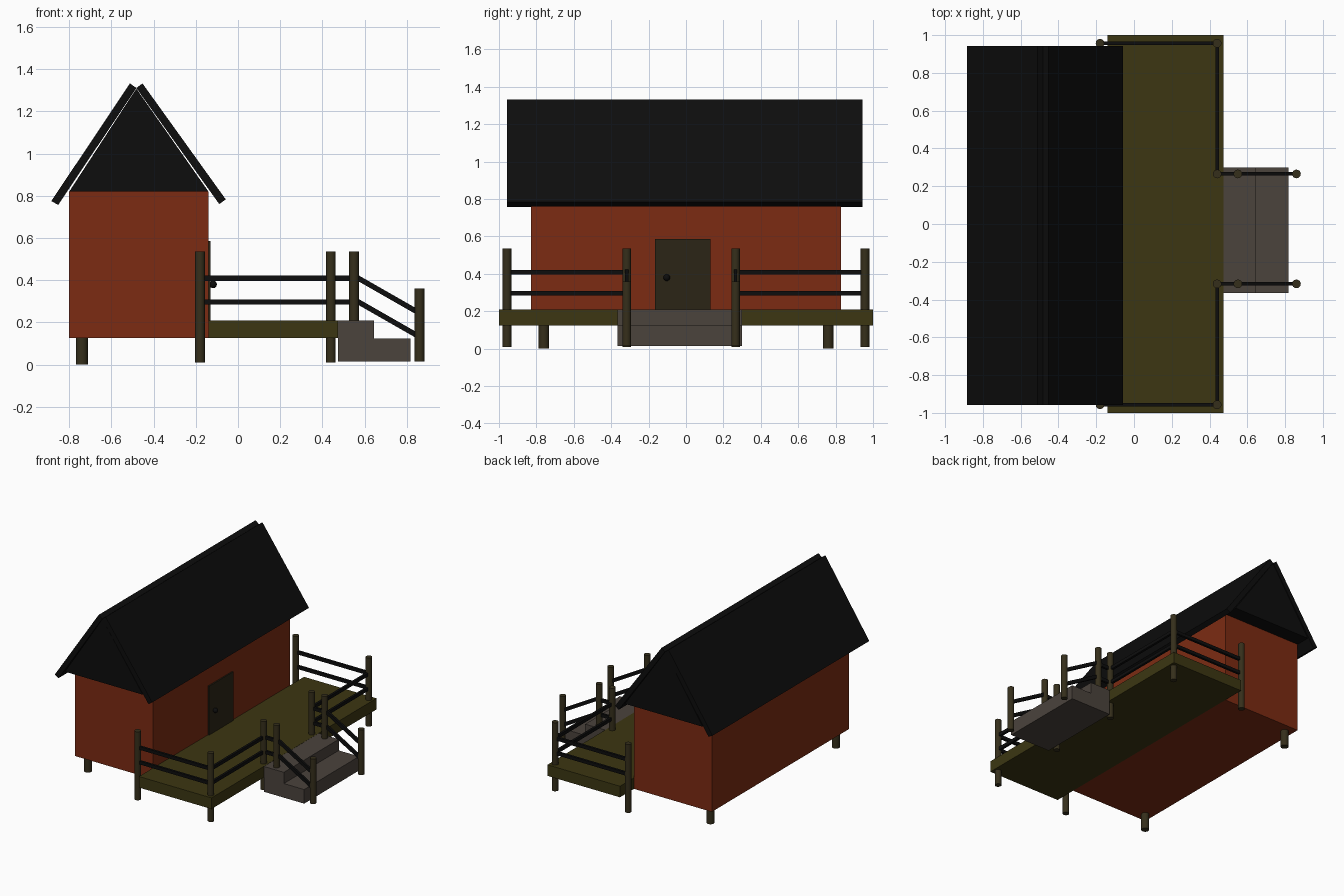
import bpy, bmesh
from mathutils import Vector

if "Cube" in bpy.data.objects:
    bpy.data.objects.remove(bpy.data.objects["Cube"])


def material(name, r, g, b):
    m = bpy.data.materials.new(name)
    m.diffuse_color = (r, g, b, 1)
    m.use_nodes = True
    m.node_tree.nodes["Principled BSDF"].inputs["Base Color"].default_value = m.diffuse_color
    return m


RED = material("red_wall", 0.20, 0.024, 0.006)
BLACK = material("black_roof", 0.004, 0.004, 0.004)
OLIVE = material("olive_deck", 0.045, 0.037, 0.006)
STONE = material("grey_stone", 0.07, 0.056, 0.046)
WOOD = material("brown_post", 0.036, 0.028, 0.011)
DOOR = material("dark_door", 0.024, 0.018, 0.008)


def extrude(name, profile, y0, y1, mat):
    """Extrude an (x, z) profile along y."""
    bm = bmesh.new()
    face = bm.faces.new([bm.verts.new((x, y0, z)) for x, z in profile])
    ext = bmesh.ops.extrude_face_region(bm, geom=[face])
    verts = [v for v in ext["geom"] if isinstance(v, bmesh.types.BMVert)]
    bmesh.ops.translate(bm, verts=verts, vec=(0, y1 - y0, 0))
    bmesh.ops.recalc_face_normals(bm, faces=bm.faces)
    me = bpy.data.meshes.new(name)
    bm.to_mesh(me)
    bm.free()
    ob = bpy.data.objects.new(name, me)
    bpy.context.collection.objects.link(ob)
    me.materials.append(mat)
    return ob


def box(name, x0, x1, y0, y1, z0, z1, mat):
    return extrude(name, [(x0, z0), (x1, z0), (x1, z1), (x0, z1)], y0, y1, mat)


def post(name, x, y, z0, z1, r=0.023):
    bpy.ops.mesh.primitive_cylinder_add(vertices=16, radius=r, depth=z1 - z0,
                                        location=(x, y, (z0 + z1) / 2))
    ob = bpy.context.object
    ob.name = name
    ob.data.materials.append(WOOD)
    bpy.ops.object.shade_smooth_by_angle()


def rail(name, a, b):
    """Thin square bar between two points."""
    a, b = Vector(a), Vector(b)
    d = b - a
    bpy.ops.mesh.primitive_cube_add(size=1, location=(a + b) / 2)
    ob = bpy.context.object
    ob.name = name
    ob.rotation_euler = d.to_track_quat('X', 'Z').to_euler()
    ob.scale = (d.length, 0.018, 0.025)
    ob.data.materials.append(BLACK)


# House body and door
box("house_walls", -0.80, -0.14, -0.83, 0.83, 0.125, 0.82, RED)
box("door", -0.15, -0.13, -0.165, 0.132, 0.205, 0.585, DOOR)
bpy.ops.mesh.primitive_uv_sphere_add(segments=16, ring_count=8, radius=0.018,
                                     location=(-0.118, -0.103, 0.38))
knob = bpy.context.object
knob.name = "door_knob"
knob.data.materials.append(BLACK)
bpy.ops.object.shade_smooth_by_angle()

# Roof: solid gable with two slabs meeting in a notch at the ridge
Y0, Y1 = -0.957, 0.943
extrude("gable", [(-0.80, 0.82), (-0.14, 0.82), (-0.482, 1.308)], Y0 + 0.002, Y1 - 0.002, BLACK)
extrude("roof_left", [(-0.885, 0.775), (-0.852, 0.757), (-0.482, 1.311), (-0.512, 1.333)], Y0, Y1, BLACK)
extrude("roof_right", [(-0.058, 0.783), (-0.089, 0.761), (-0.482, 1.311), (-0.453, 1.333)], Y0, Y1, BLACK)

# Deck and stairs
box("deck", -0.14, 0.475, -1, 1, 0.125, 0.21, OLIVE)
extrude("stairs", [(0.475, 0.015), (0.817, 0.015), (0.817, 0.123), (0.645, 0.123),
                   (0.645, 0.209), (0.475, 0.209)], -0.365, 0.30, STONE)

# Posts and railings on each side of the stairs
for side, y_out, y_in in (("back", 0.957, 0.265), ("front", -0.957, -0.317)):
    post(f"house_stilt_{side}", -0.74, 0.76 if y_out > 0 else -0.76, 0, 0.13, 0.028)
    post(f"wall_post_{side}", -0.18, y_out, 0.01, 0.535)
    post(f"corner_post_{side}", 0.44, y_out, 0.01, 0.535)
    post(f"gate_post_{side}", 0.44, y_in, 0.01, 0.535)
    post(f"upper_stair_post_{side}", 0.55, y_in, 0.18, 0.535)
    post(f"lower_stair_post_{side}", 0.86, y_in, 0.015, 0.36)
    for level, z in (("lower", 0.297), ("upper", 0.409)):
        rail(f"{level}_side_rail_{side}", (-0.18, y_out, z), (0.44, y_out, z))
        rail(f"{level}_deck_rail_{side}", (0.44, y_out, z), (0.44, y_in, z))
        rail(f"{level}_gate_rail_{side}", (0.44, y_in, z), (0.56, y_in, z))
        rail(f"{level}_stair_rail_{side}", (0.55, y_in, z + 0.012), (0.86, y_in, z - 0.165))
